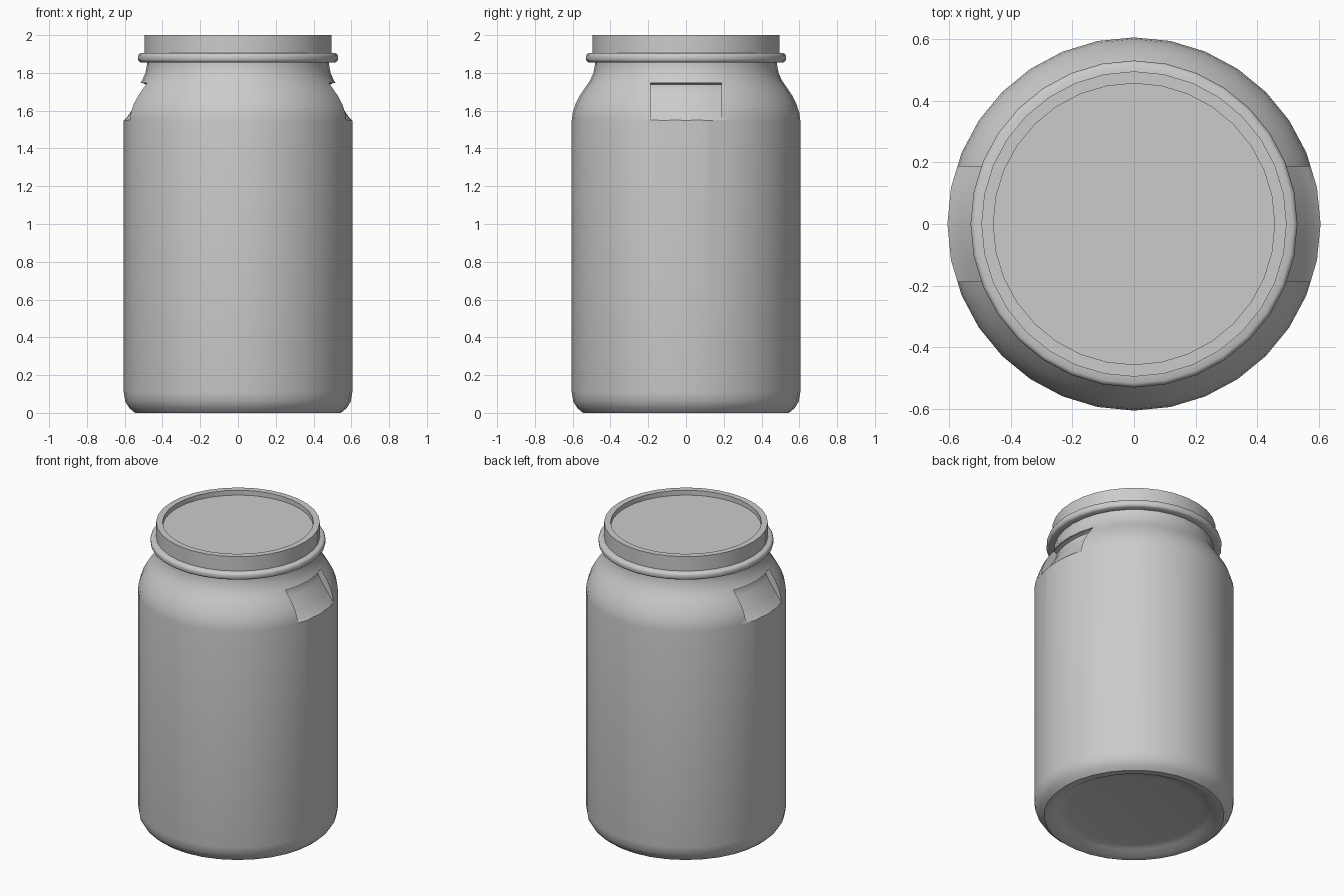
import bpy, bmesh, math

if "Cube" in bpy.data.objects:
    bpy.data.objects.remove(bpy.data.objects["Cube"])

SEG = 32


def make_object(name, bm):
    bmesh.ops.recalc_face_normals(bm, faces=bm.faces)
    mesh = bpy.data.meshes.new(name)
    bm.to_mesh(mesh)
    bm.free()
    ob = bpy.data.objects.new(name, mesh)
    bpy.context.collection.objects.link(ob)
    return ob


def lathe(name, profile):
    """Closed solid: rings of (radius, z), capped at both ends."""
    bm = bmesh.new()
    rings = []
    for r, z in profile:
        rings.append([bm.verts.new((r * math.cos(2 * math.pi * i / SEG),
                                    r * math.sin(2 * math.pi * i / SEG), z))
                      for i in range(SEG)])
    for a, b in zip(rings, rings[1:]):
        for i in range(SEG):
            j = (i + 1) % SEG
            bm.faces.new((a[i], a[j], b[j], b[i]))
    bm.faces.new(rings[0][::-1])
    bm.faces.new(rings[-1])
    return make_object(name, bm)


def grip_cutter(name, profile, half_width, side, steps=6):
    """Radial profile swept along y, curved to follow the barrel."""
    bm = bmesh.new()
    rows = []
    for k in range(steps + 1):
        y = half_width * (2 * k / steps - 1)
        rows.append([bm.verts.new((side * math.sqrt(r * r - y * y), y, z))
                     for r, z in profile])
    n = len(profile)
    for a, b in zip(rows, rows[1:]):
        for i in range(n):
            j = (i + 1) % n
            bm.faces.new((a[i], a[j], b[j], b[i]))
    bm.faces.new(rows[0])
    bm.faces.new(rows[-1][::-1])
    ob = make_object(name, bm)
    ob.hide_render = True
    return ob


def smooth(ob):
    bpy.ops.object.select_all(action='DESELECT')
    ob.select_set(True)
    bpy.context.view_layer.objects.active = ob
    bpy.ops.object.shade_smooth_by_angle(angle=math.radians(38))


# Barrel body with dished base and rounded shoulder
body = lathe("barrel_body", [
    (0.40, 0.035), (0.46, 0.025), (0.50, 0.0), (0.545, 0.0), (0.575, 0.025),
    (0.597, 0.06), (0.605, 0.11), (0.605, 1.55), (0.60, 1.59), (0.585, 1.635),
    (0.562, 1.68), (0.534, 1.722), (0.508, 1.76), (0.49, 1.80), (0.483, 1.84),
    (0.483, 1.88)])

# Hand grips cut into the shoulder on both sides
GRIP = [(0.608, 1.545), (0.588, 1.565), (0.56, 1.605), (0.53, 1.65),
        (0.505, 1.69), (0.488, 1.725), (0.488, 1.738), (0.505, 1.746),
        (0.72, 1.746), (0.72, 1.545)]
cutters = [grip_cutter("grip_cutter", GRIP, 0.187, s) for s in (1, -1)]
bpy.context.view_layer.objects.active = body
for c in cutters:
    mod = body.modifiers.new("grip", 'BOOLEAN')
    mod.operation = 'DIFFERENCE'
    mod.solver = 'EXACT'
    mod.object = c
    bpy.ops.object.modifier_apply(modifier=mod.name)
for c in cutters:
    bpy.data.objects.remove(c)
smooth(body)

# Screw lid with sunken top
lid = lathe("lid", [(0.47, 1.87), (0.495, 1.87), (0.495, 2.0),
                    (0.456, 2.0), (0.456, 1.968)])
smooth(lid)

# Clamp ring around the neck
ring = lathe("neck_ring", [(0.47, 1.856), (0.516, 1.856), (0.526, 1.862),
                           (0.53, 1.872), (0.53, 1.888), (0.526, 1.898),
                           (0.516, 1.904), (0.48, 1.904)])
smooth(ring)
